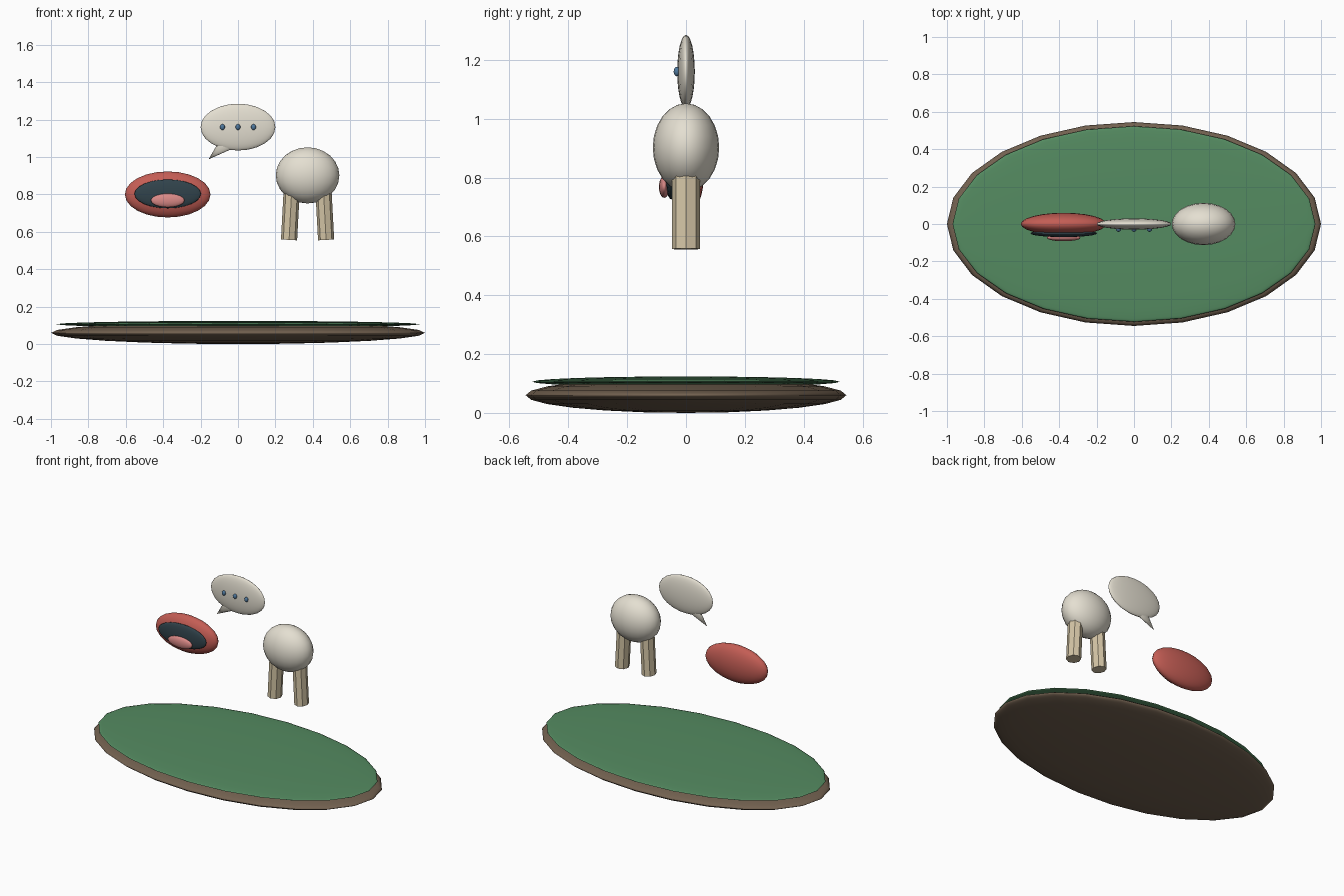
import bpy
from mathutils import Vector

if "Cube" in bpy.data.objects:
    bpy.data.objects.remove(bpy.data.objects["Cube"])


def mat(name, r, g, b):
    m = bpy.data.materials.new(name)
    m.diffuse_color = (r, g, b, 1)
    m.use_nodes = True
    m.node_tree.nodes["Principled BSDF"].inputs["Base Color"].default_value = m.diffuse_color
    return m


BROWN = mat("earth_brown", 0.17, 0.12, 0.08)
GREEN = mat("grass_green", 0.09, 0.26, 0.12)
RED = mat("lip_red", 0.55, 0.11, 0.09)
DARK = mat("mouth_dark", 0.03, 0.055, 0.07)
PINK = mat("tongue_pink", 0.70, 0.25, 0.24)
IVORY = mat("ivory", 0.78, 0.74, 0.64)
TAN = mat("root_tan", 0.66, 0.56, 0.38)
BLUE = mat("dot_blue", 0.08, 0.19, 0.34)


def finish(name, material):
    o = bpy.context.object
    o.name = name
    o.data.materials.append(material)
    return o


def ellipsoid(name, loc, radii, material, seg=24, rings=12):
    bpy.ops.mesh.primitive_uv_sphere_add(segments=seg, ring_count=rings, radius=1, location=loc)
    o = finish(name, material)
    o.scale = radii
    bpy.ops.object.shade_smooth()
    return o


def taper(name, start, end, r1, r2, sides, material, flat=(1, 1)):
    """Cone or cylinder between two points in the xz plane; flat scales its x and y section."""
    a, b = Vector(start), Vector(end)
    bpy.ops.mesh.primitive_cone_add(vertices=sides, radius1=r1, radius2=r2,
                                    depth=(b - a).length, location=(a + b) / 2)
    o = finish(name, material)
    d = b - a
    o.rotation_euler = (0, Vector((0, 1)).angle_signed(Vector((d.x, d.z))), 0)
    o.scale = (flat[0], flat[1], 1)
    bpy.ops.object.shade_smooth_by_angle()
    return o


# Oval island base with grass top
ellipsoid("base", (0, 0, 0.06), (1.0, 0.545, 0.06), BROWN)
ellipsoid("grass_top", (0, 0, 0.106), (0.97, 0.523, 0.018), GREEN)

# Open mouth
ellipsoid("lips", (-0.376, 0, 0.80), (0.229, 0.06, 0.123), RED)
ellipsoid("mouth_opening", (-0.376, -0.05, 0.803), (0.178, 0.02, 0.077), DARK)
ellipsoid("tongue", (-0.376, -0.074, 0.768), (0.09, 0.018, 0.037), PINK)

# Speech bubble with tail and three dots
ellipsoid("bubble", (0, 0, 1.16), (0.2, 0.03, 0.125), IVORY)
taper("bubble_tail", (-0.066, 0, 1.07), (-0.157, 0, 0.988), 0.04, 0, 12, IVORY, (1, 0.35))
for i in (-1, 0, 1):
    ellipsoid(f"bubble_dot_{i + 2}", (0.083 * i, -0.031, 1.16), (0.013, 0.011, 0.016), BLUE, 16, 8)

# Tooth with two splayed roots
ellipsoid("tooth_crown", (0.372, 0, 0.902), (0.17, 0.113, 0.15), IVORY)
for side, s in (("left", -1), ("right", 1)):
    taper(f"tooth_root_{side}", (0.372 + 0.099 * s, 0, 0.557), (0.372 + 0.084 * s, 0, 0.84),
          0.048, 0.048, 8, TAN, (0.9, 1))
